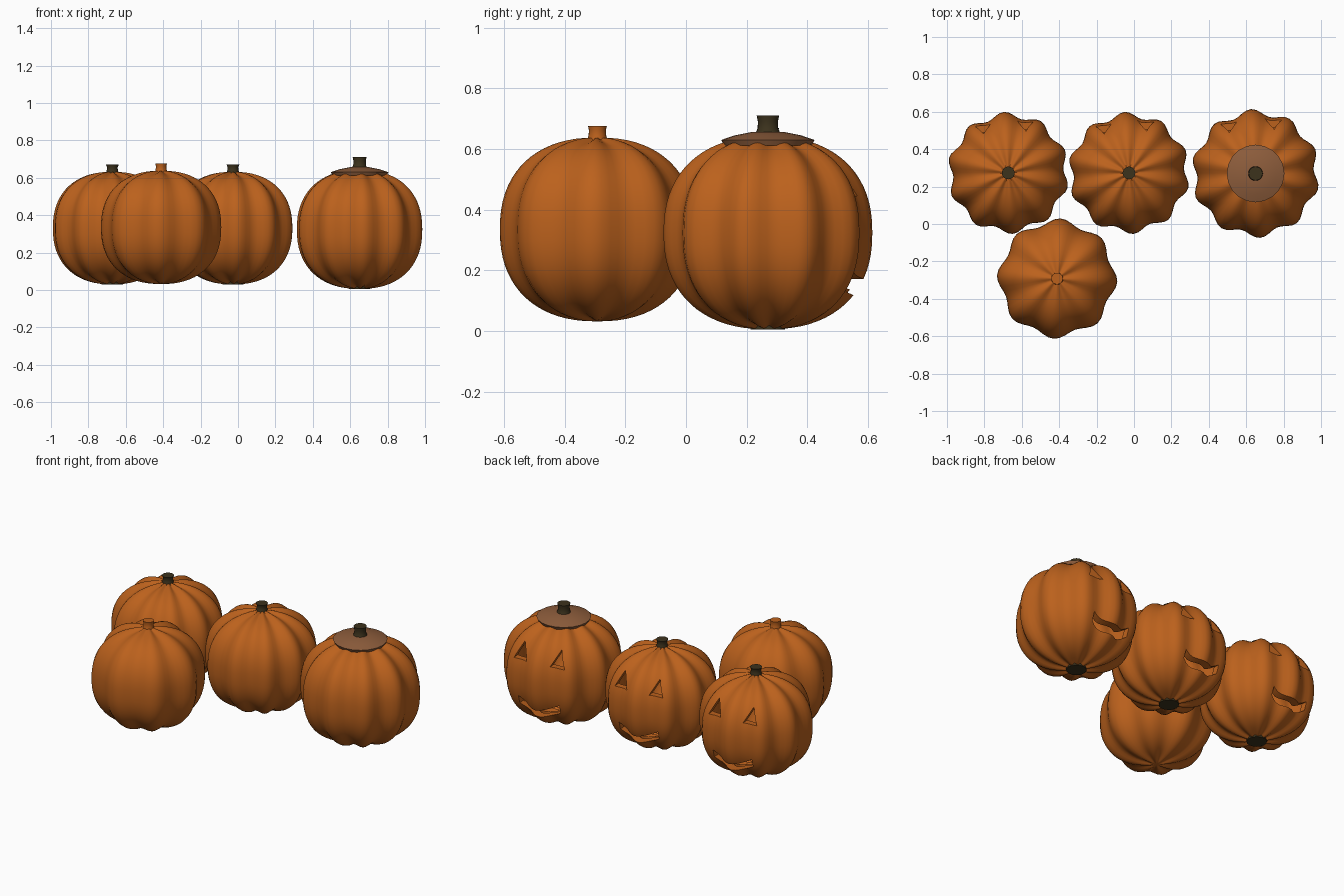
import bpy, bmesh
from math import sin, cos, pi, radians
from mathutils import Matrix

if "Cube" in bpy.data.objects:
    bpy.data.objects.remove(bpy.data.objects["Cube"])


def material(name, rgb):
    m = bpy.data.materials.new(name)
    m.diffuse_color = (*rgb, 1)
    m.use_nodes = True
    m.node_tree.nodes["Principled BSDF"].inputs["Base Color"].default_value = m.diffuse_color
    return m


ORANGE = material("orange_skin", (0.5, 0.12, 0.012))
BROWN = material("dark_stem", (0.045, 0.032, 0.012))
LID = material("lid_skin", (0.27, 0.11, 0.045))


def make(name, bm, mat=None):
    me = bpy.data.meshes.new(name)
    bm.to_mesh(me)
    bm.free()
    me.shade_smooth()
    me.set_sharp_from_angle(angle=radians(35))
    if mat:
        me.materials.append(mat)
    ob = bpy.data.objects.new(name, me)
    bpy.context.collection.objects.link(ob)
    return ob


def ribbed_ball(bm, R, H, lobes, phase, inside=False):
    """Squarish ball with ribs, poles on the z axis."""
    seg, rings, n = lobes * 8, 36, 2.3
    rows = []
    for i in range(1, rings):
        t = -pi / 2 + pi * i / rings
        r0 = abs(cos(t)) ** (2 / n) * R
        z0 = abs(sin(t)) ** (2 / n) * H * (1 if t > 0 else -1)
        row = []
        for j in range(seg):
            a = 2 * pi * j / seg
            groove = 0.5 - 0.5 * cos(lobes * a)
            r = r0 * (1 - 0.1 * groove)
            z = z0 * (1 - 0.04 * groove * min(1, 4 * r0 / R))
            row.append(bm.verts.new((r * cos(a + phase), r * sin(a + phase), z)))
        rows.append(row)
    bottom, top = bm.verts.new((0, 0, -H)), bm.verts.new((0, 0, H))
    faces = []
    for j in range(seg):
        k = (j + 1) % seg
        for p, q in zip(rows, rows[1:]):
            faces.append(bm.faces.new((p[j], p[k], q[k], q[j])))
        faces.append(bm.faces.new((bottom, rows[0][k], rows[0][j])))
        faces.append(bm.faces.new((top, rows[-1][j], rows[-1][k])))
    if inside:
        bmesh.ops.reverse_faces(bm, faces=faces)


def prism(name, pts, loc, scale):
    """Cutter: outline in x,z pushed through the face side of the shell."""
    bm = bmesh.new()
    f = bm.faces.new([bm.verts.new((x, 0.08, z)) for x, z in pts])
    ext = bmesh.ops.extrude_face_region(bm, geom=[f])["geom"]
    bmesh.ops.translate(bm, vec=(0, 0.4, 0),
                        verts=[g for g in ext if isinstance(g, bmesh.types.BMVert)])
    bmesh.ops.recalc_face_normals(bm, faces=bm.faces)
    bm.transform(Matrix.Translation(loc) @ Matrix.Rotation(radians(5), 4, 'Z')
                 @ Matrix.Scale(scale, 4))
    return make(name, bm)


def turned(name, profile, loc, mat, seg=20):
    """Closed round part from (radius, z) points."""
    bm = bmesh.new()
    rows = [[bm.verts.new((loc[0] + r * cos(2 * pi * j / seg),
                           loc[1] + r * sin(2 * pi * j / seg), z))
             for j in range(seg)] for r, z in profile]
    for p, q in zip(rows, rows[1:]):
        for j in range(seg):
            k = (j + 1) % seg
            bm.faces.new((p[j], p[k], q[k], q[j]))
    bm.faces.new(rows[-1])
    bm.faces.new(rows[0][::-1])
    return make(name, bm, mat)


def carved(name, x, y, R, zlo, zhi):
    H, zc, s = (zhi - zlo) / 2, (zlo + zhi) / 2, R / 0.327
    bm = bmesh.new()
    ribbed_ball(bm, R, H, 10, radians(94))
    ribbed_ball(bm, R - 0.04, H - 0.04, 10, radians(94), inside=True)
    bm.transform(Matrix.Translation((x, y, zc)))
    body = make(name, bm, ORANGE)
    # eyes and curved mouth
    cutters = [prism("eye_cutter", [(e - 0.043, 0.115), (e + 0.043, 0.115), (e, 0.205)],
                     (x, y, zc), s) for e in (-0.114, 0.114)]
    us = [i / 5 for i in range(-5, 6)]
    low = [(0.127 * u, -0.195 + 0.045 * u * u) for u in us]
    up = [(0.127 * u, -0.145 + 0.045 * u * u) for u in us[::-1]]
    cutters.append(prism("mouth_cutter", low + up, (x, y, zc), s))
    bpy.context.view_layer.objects.active = body
    for c in cutters:
        m = body.modifiers.new("cut", 'BOOLEAN')
        m.operation, m.solver, m.object = 'DIFFERENCE', 'EXACT', c
        bpy.ops.object.modifier_apply(modifier=m.name)
        bpy.data.objects.remove(c)
    body.data.set_sharp_from_angle(angle=radians(35))
    # dark round patch underneath
    turned(name + "_base_patch", [(0.057, zlo - 0.001), (0.057, zlo + 0.02)], (x, y), BROWN)
    return body


# two plain carved pumpkins with short stems
for label, x in (("left", -0.672), ("middle", -0.027)):
    carved(label + "_carved_pumpkin", x, 0.273, 0.327, 0.03, 0.632)
    turned(label + "_stem", [(0.036, 0.615), (0.03, 0.64), (0.028, 0.655), (0.034, 0.67)],
           (x, 0.273), BROWN)

# larger carved pumpkin with lid
carved("right_carved_pumpkin", 0.65, 0.27, 0.345, 0.006, 0.642)
turned("lid", [(0.145, 0.612), (0.154, 0.63), (0.11, 0.645), (0.05, 0.657)], (0.65, 0.27), LID)
turned("lid_stem", [(0.042, 0.65), (0.034, 0.668), (0.033, 0.69), (0.037, 0.71)],
       (0.65, 0.27), BROWN)

# whole pumpkin
bm = bmesh.new()
ribbed_ball(bm, 0.322, 0.303, 8, radians(-3))
bm.transform(Matrix.Translation((-0.411, -0.292, 0.335)))
make("whole_pumpkin", bm, ORANGE)
turned("whole_stem", [(0.036, 0.62), (0.029, 0.645), (0.028, 0.662), (0.031, 0.676)],
       (-0.411, -0.292), ORANGE)
